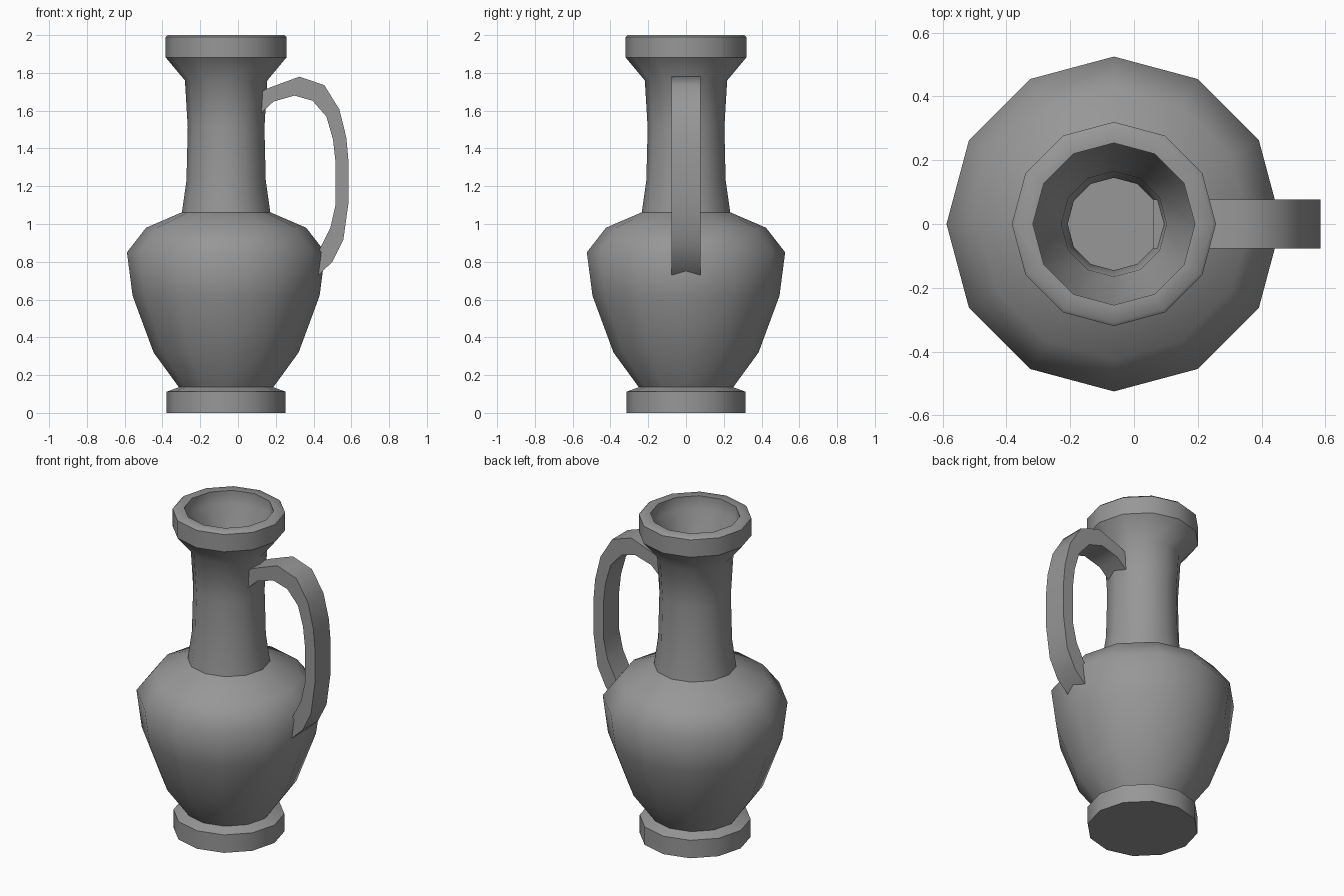
import bpy, bmesh, math

if "Cube" in bpy.data.objects:
    bpy.data.objects.remove(bpy.data.objects["Cube"])

AXIS_X = -0.063
SIDES = 12

# Dark grey clay
clay = bpy.data.materials.new("dark_clay")
clay.diffuse_color = (0.31, 0.31, 0.31, 1)
clay.use_nodes = True
clay.node_tree.nodes["Principled BSDF"].inputs["Base Color"].default_value = clay.diffuse_color


def finish(name, bm):
    bmesh.ops.recalc_face_normals(bm, faces=bm.faces)
    me = bpy.data.meshes.new(name)
    bm.to_mesh(me)
    bm.free()
    me.materials.append(clay)
    ob = bpy.data.objects.new(name, me)
    bpy.context.collection.objects.link(ob)
    return ob


def lathe(name, profile):
    """Spin (radius, z, sharp) points; both ends are capped with flat faces."""
    bm = bmesh.new()
    rings = []
    for r, z, _ in profile:
        rings.append([bm.verts.new((AXIS_X + r * math.cos(math.tau * i / SIDES),
                                    r * math.sin(math.tau * i / SIDES), z))
                      for i in range(SIDES)])
    for a, b in zip(rings, rings[1:]):
        for i in range(SIDES):
            j = (i + 1) % SIDES
            bm.faces.new((a[i], a[j], b[j], b[i])).smooth = True
    bm.faces.new(rings[0])
    bm.faces.new(rings[-1])
    for ring, (_, _, sharp) in zip(rings, profile):
        if sharp:
            for i in range(SIDES):
                bm.edges.get((ring[i], ring[(i + 1) % SIDES])).smooth = False
    return finish(name, bm)


# Hollow jug: foot, belly, neck and lip outside, then back down the inside
lathe("jug_body", [
    (0.315, 0.00, 1), (0.315, 0.112, 1), (0.250, 0.136, 1),
    (0.384, 0.32, 0), (0.495, 0.62, 0), (0.525, 0.85, 0), (0.424, 0.98, 0),
    (0.234, 1.062, 1), (0.210, 1.23, 0), (0.203, 1.51, 0), (0.218, 1.76, 0),
    (0.320, 1.882, 1), (0.320, 1.99, 1), (0.309, 2.00, 0),
    (0.254, 2.00, 1), (0.254, 1.92, 0), (0.165, 1.79, 0), (0.145, 1.51, 0),
    (0.153, 1.23, 0), (0.175, 1.03, 1), (0.385, 0.94, 0), (0.465, 0.84, 0),
    (0.438, 0.63, 0), (0.330, 0.34, 0), (0.210, 0.17, 1),
])

# Handle: flat strap between an outer and an inner curve
outer = [(0.06, 1.67), (0.167, 1.722), (0.325, 1.78), (0.457, 1.735),
         (0.537, 1.606), (0.574, 1.455), (0.585, 1.33), (0.585, 1.114),
         (0.558, 0.918), (0.50, 0.80), (0.43, 0.733), (0.385, 0.69)]
inner = [(0.06, 1.53), (0.188, 1.648), (0.299, 1.68), (0.394, 1.653),
         (0.468, 1.569), (0.503, 1.447), (0.516, 1.33), (0.516, 1.10),
         (0.489, 0.98), (0.431, 0.865), (0.40, 0.82), (0.375, 0.79)]
bm = bmesh.new()
W = 0.077
sections = [[bm.verts.new(p) for p in ((xo, -W, zo), (xo, W, zo), (xi, W, zi), (xi, -W, zi))]
            for (xo, zo), (xi, zi) in zip(outer, inner)]
for a, b in zip(sections, sections[1:]):
    for i in range(4):
        j = (i + 1) % 4
        bm.faces.new((a[i], a[j], b[j], b[i])).smooth = i in (0, 2)
        bm.edges.get((a[i], b[i])).smooth = False
bm.faces.new(sections[0])
bm.faces.new(sections[-1])
finish("handle", bm)
